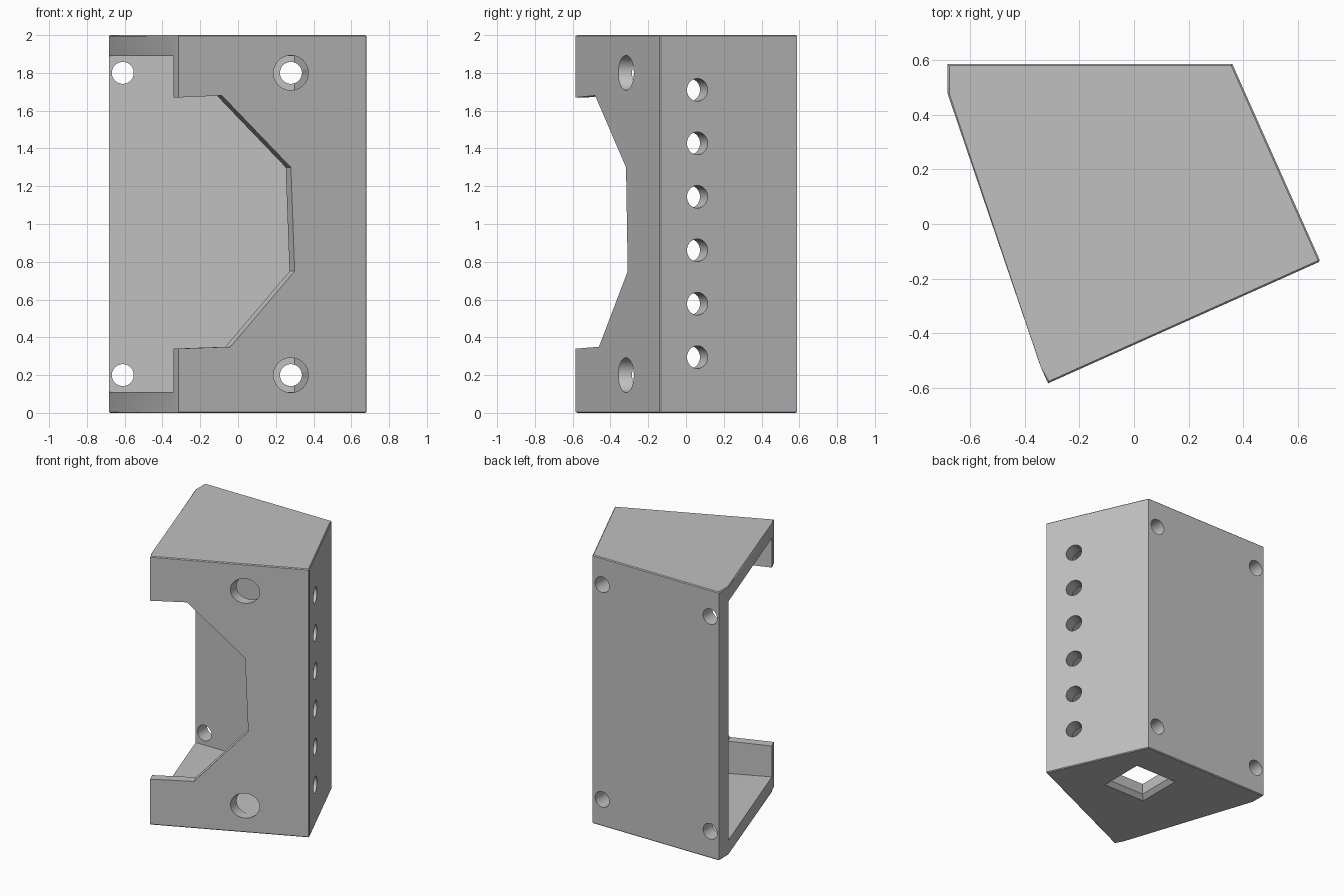
import bpy, bmesh, math
from mathutils import Vector

cube = bpy.data.objects.get("Cube")
if cube:
    bpy.data.objects.remove(cube, do_unlink=True)

grey = bpy.data.materials.new("plain_grey")
grey.use_nodes = True
grey.diffuse_color = (0.53, 0.53, 0.53, 1)
grey.node_tree.nodes["Principled BSDF"].inputs["Base Color"].default_value = (0.53, 0.53, 0.53, 1)


def loft(name, ring_a, ring_b, bevel=0):
    """Solid between two matching rings of points."""
    bm = bmesh.new()
    a = [bm.verts.new(p) for p in ring_a]
    b = [bm.verts.new(p) for p in ring_b]
    n = len(a)
    bm.faces.new(a)
    bm.faces.new(b)
    for i in range(n):
        j = (i + 1) % n
        bm.faces.new((a[i], a[j], b[j], b[i]))
    if bevel:
        rim = [e for e in bm.edges
               if abs(e.verts[0].co.z - e.verts[1].co.z) < 0.001
               or min(v.co.x for v in e.verts) > 0.5]
        bmesh.ops.bevel(bm, geom=rim, offset=bevel, segments=1, affect='EDGES')
    bmesh.ops.recalc_face_normals(bm, faces=bm.faces)
    mesh = bpy.data.meshes.new(name)
    bm.to_mesh(mesh)
    bm.free()
    mesh.materials.append(grey)
    obj = bpy.data.objects.new(name, mesh)
    bpy.context.collection.objects.link(obj)
    return obj


def prism(name, points, direction, bevel=0):
    return loft(name, points, [p + direction for p in points], bevel)


def drill(name, centre, axis, radius, before, after, sides=40):
    """Round cutter along an axis through a centre point."""
    axis = Vector(axis).normalized()
    u = axis.cross(Vector((0, 0, 1)))
    v = axis.cross(u)
    start = Vector(centre) - axis * before
    ring = [start + radius * (math.cos(t) * u + math.sin(t) * v)
            for t in (2 * math.pi * i / sides for i in range(sides))]
    return prism(name, ring, axis * (before + after))


# Wall layout
BACK, SIDE, FRONT, PLATE = 0.11, 0.1, 0.067, 0.11
back_left, back_right = Vector((-0.683, 0.587, 0)), Vector((0.36, 0.587, 0))
front_right, front_left = Vector((0.683, -0.137, 0)), Vector((-0.315, -0.584, 0))
along = (front_right - front_left).normalized()
inward = Vector((-along.y, along.x, 0))
side_dir = (front_right - back_right).normalized()
side_in = Vector((side_dir.y, -side_dir.x, 0))
front_edge = front_left + inward * FRONT
UP = Vector((0, 0, 1))

# Outer body
outline = [back_left, back_right, front_right, front_left, front_edge,
           back_left - Vector((0, BACK, 0))]
housing = prism("housing", outline, UP * 2, bevel=0.006)

# Cavity open towards the left of the front
inner_y = back_left.y - BACK
corner = back_right + side_in * SIDE
corner += side_dir * ((inner_y - corner.y) / side_dir.y)
cavity = [Vector((-1, inner_y, 0)), corner,
          front_right + side_in * SIDE + inward * FRONT,
          front_edge - along * 0.3]
cutters = [prism("cavity_cutter", [p + UP * PLATE for p in cavity], UP * (2 - 2 * PLATE))]

# Angular notch in the front wall
notch = [(-0.6, 1.665), (-0.315, 1.67), (-0.085, 1.68), (0.28, 1.30),
         (0.30, 0.75), (-0.04, 0.35), (-0.315, 0.34), (-0.6, 0.335)]
ring = [front_left + along * ((x - front_left.x) / along.x) + UP * z - inward * 0.05
        for x, z in notch]
cutters.append(prism("notch_cutter", ring, inward * 0.15))

# Mounting holes in the back, access holes in the front
for z in (0.2, 1.8):
    for x in (-0.61, 0.28):
        cutters.append(drill("back_hole_cutter", (x, 0.587, z), (0, 1, 0), 0.058, 0.28, 0.1))
    cutters.append(drill("front_hole_cutter", (0.28, -0.3, z), (0, 1, 0), 0.092, 0.2, 0.25))

# Row of six holes in the side wall
for i in range(6):
    hole = back_right + side_dir * ((0.06 - back_right.y) / side_dir.y)
    cutters.append(drill("side_hole_cutter", hole + UP * (0.295 + 0.283 * i),
                         side_in, 0.06, 0.05, 0.2))


# Square port with a chamfered rim in the base
def square(half, z):
    return [Vector((0.088 + sx * half, 0.17 + sy * half, z))
            for sx, sy in ((-1, -1), (1, -1), (1, 1), (-1, 1))]


cutters.append(loft("port_cutter", square(0.143, -0.05), square(0.143, 0.2)))
cutters.append(loft("port_rim_cutter", square(0.183, -0.01), square(0.143, 0.03)))

# Cut everything out of the body
bpy.context.view_layer.objects.active = housing
for cutter in cutters:
    cutter.hide_render = True
    mod = housing.modifiers.new("cut", 'BOOLEAN')
    mod.operation = 'DIFFERENCE'
    mod.solver = 'EXACT'
    mod.object = cutter
    bpy.ops.object.modifier_apply(modifier=mod.name)
    bpy.data.objects.remove(cutter, do_unlink=True)

housing.select_set(True)
bpy.ops.object.shade_smooth_by_angle(angle=math.radians(25))
